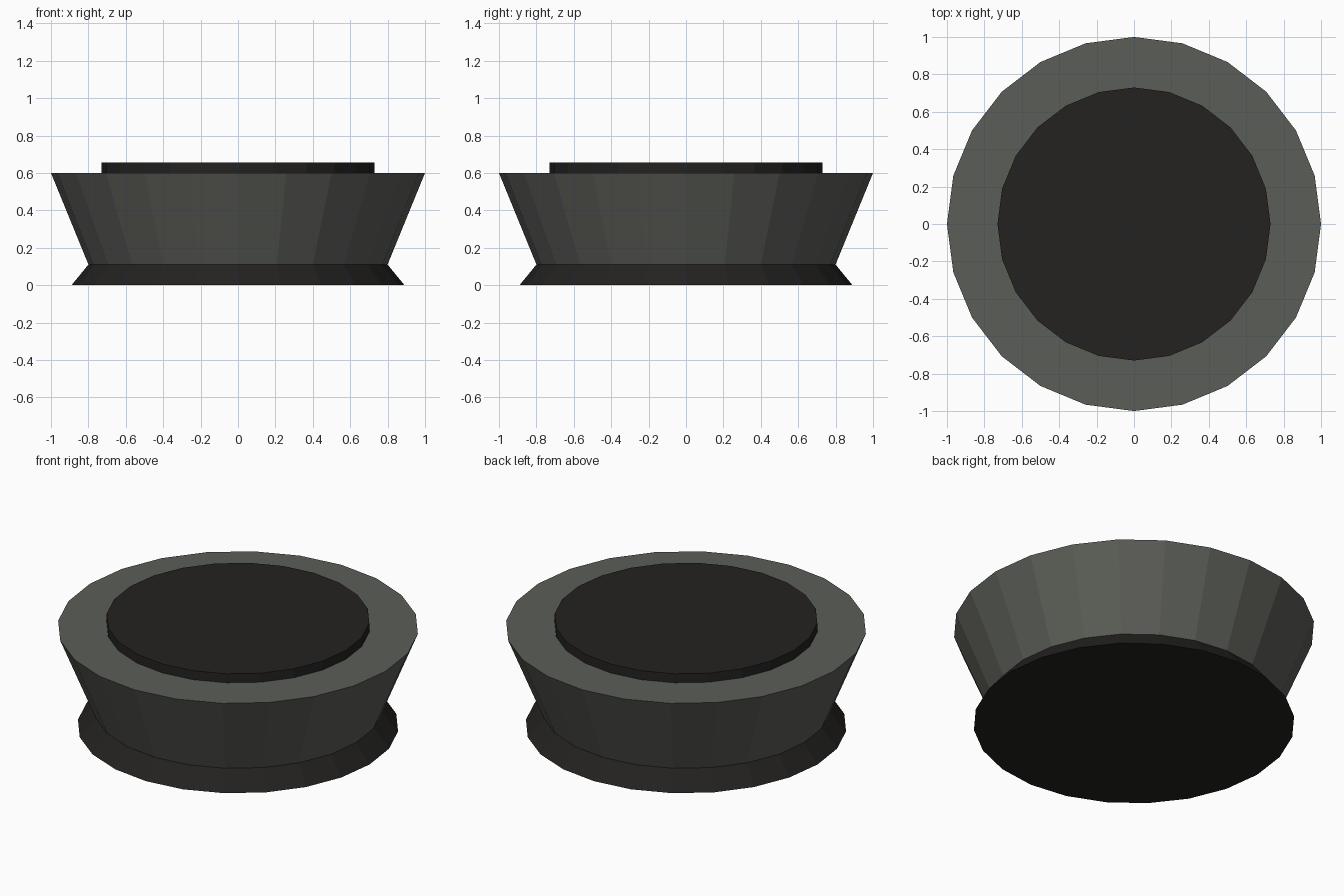
import bpy

if "Cube" in bpy.data.objects:
    bpy.data.objects.remove(bpy.data.objects["Cube"])

SIDES = 24


def material(name, rgb):
    mat = bpy.data.materials.new(name)
    mat.diffuse_color = (*rgb, 1)
    mat.use_nodes = True
    mat.node_tree.nodes["Principled BSDF"].inputs["Base Color"].default_value = mat.diffuse_color
    return mat


def frustum(name, r_low, r_high, z_low, z_high, mat):
    bpy.ops.mesh.primitive_cone_add(
        vertices=SIDES, radius1=r_low, radius2=r_high,
        depth=z_high - z_low, location=(0, 0, (z_low + z_high) / 2))
    obj = bpy.context.object
    obj.name = name
    obj.data.materials.append(mat)
    return obj


grey = material("warm_grey", (0.105, 0.11, 0.095))
dark = material("near_black", (0.017, 0.016, 0.015))

# flared foot, tapering up into the body
frustum("flared_foot", 0.89, 0.73, 0.0, 0.195, dark)
# main body, widening upwards
frustum("tapered_body", 0.771, 1.0, 0.04, 0.6, grey)
# raised disc sunk slightly into the body top
frustum("top_disc", 0.73, 0.73, 0.55, 0.655, dark)
